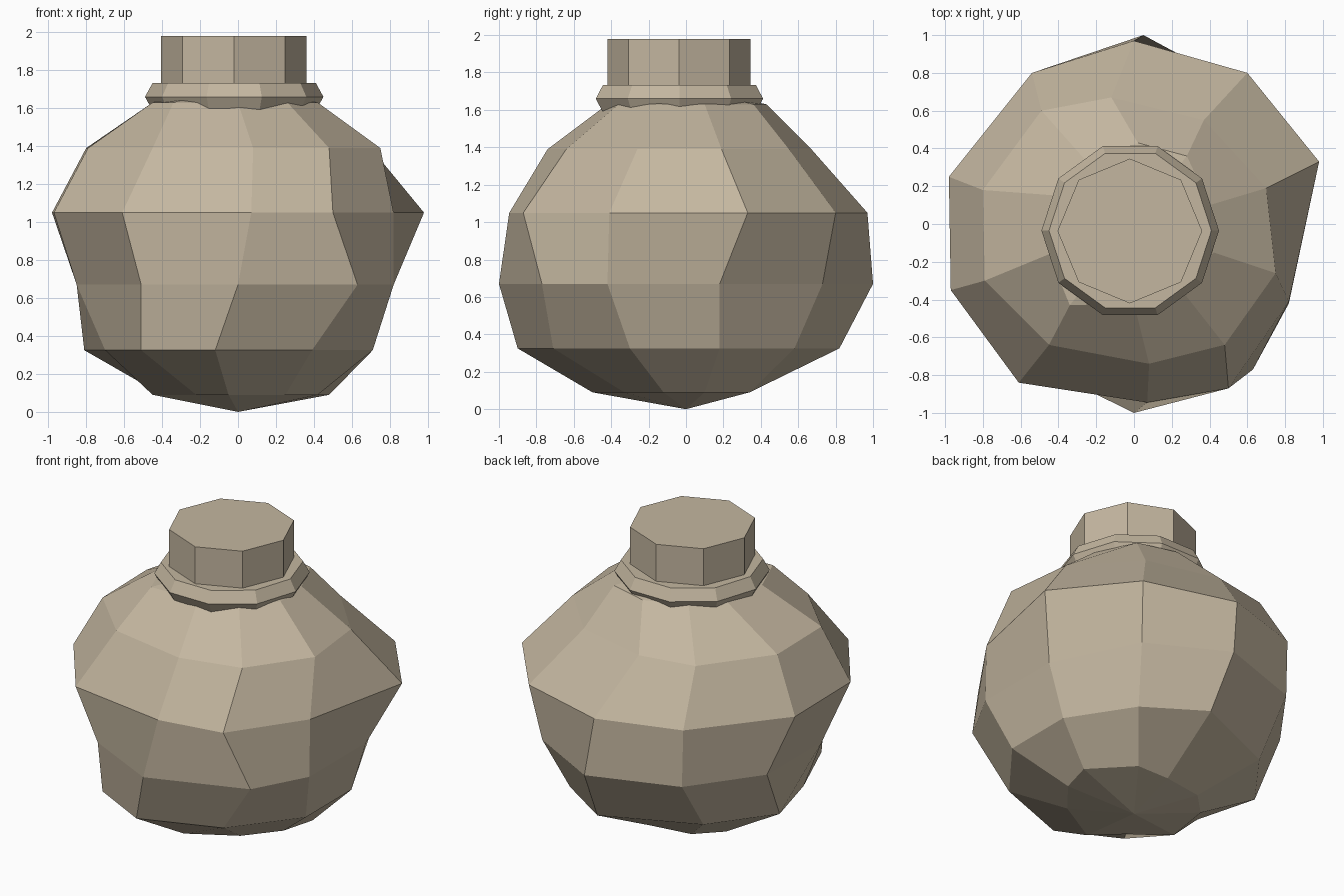
import bpy, bmesh
from math import cos, sin, tau

if "Cube" in bpy.data.objects:
    bpy.data.objects.remove(bpy.data.objects["Cube"])

clay = bpy.data.materials.new("clay")
clay.diffuse_color = (0.55, 0.47, 0.35, 1)
clay.use_nodes = True
clay.node_tree.nodes["Principled BSDF"].inputs["Base Color"].default_value = clay.diffuse_color


def finish(name, bm):
    bmesh.ops.recalc_face_normals(bm, faces=bm.faces)
    me = bpy.data.meshes.new(name)
    bm.to_mesh(me)
    bm.free()
    me.materials.append(clay)
    ob = bpy.data.objects.new(name, me)
    bpy.context.collection.objects.link(ob)
    return ob


def bridge(bm, a, b):
    n = len(a)
    for i in range(n):
        j = (i + 1) % n
        bm.faces.new((a[i], a[j], b[j], b[i]))


# Body: faceted 10-sided round pot with hand-wobbled rings, bottom to top
rings = {
    0.09: [(.48, .10), (.25, .34), (.02, .34), (-.25, .30), (-.40, .15),
           (-.45, -.16), (-.22, -.34), (-.05, -.50), (.25, -.33), (.42, -.12)],
    0.325: [(.71, .18), (.45, .58), (.08, .82), (-.52, .56), (-.81, .17),
            (-.70, -.24), (-.51, -.70), (-.12, -.90), (.39, -.71), (.71, -.30)],
    0.67: [(.82, .18), (.55, .73), (.05, 1.0), (-.53, .80), (-.85, .36),
           (-.85, -.22), (-.51, -.75), (0, -1.0), (.63, -.77), (.82, -.42)],
    1.05: [(.98, .33), (.60, .80), (0, .97), (-.54, .80), (-.98, .25),
           (-.97, -.35), (-.61, -.84), (.07, -.945), (.50, -.87), (.82, -.41)],
    1.39: [(.70, .19), (.37, .55), (-.12, .67), (-.49, .60), (-.80, .18),
           (-.79, -.30), (-.45, -.64), (.08, -.74), (.48, -.64), (.75, -.26)],
    1.63: [(.40, .10), (.28, .36), (.02, .43), (-.25, .33), (-.40, .15),
           (-.45, -.16), (-.34, -.43), (0, -.42), (.26, -.36), (.42, -.15)],
}
bm = bmesh.new()
loops = [[bm.verts.new((x, y, z)) for x, y in pts] for z, pts in rings.items()]
for a, b in zip(loops, loops[1:]):
    bridge(bm, a, b)
for z, ring in ((0, loops[0]), (1.72, loops[-1])):
    tip = bm.verts.new((0, 0, z))
    for i in range(10):
        bm.faces.new((tip, ring[i], ring[(i + 1) % 10]))
finish("pot_body", bm)

# Collar: chunky ring, 10 sides around and 6 across
bm = bmesh.new()
loops = []
for i in range(10):
    a = tau * i / 10
    loop = []
    for k in range(6):
        r = 0.39 + 0.08 * cos(tau * k / 6)
        z = 1.66 + 0.085 * sin(tau * k / 6)
        loop.append(bm.verts.new((r * cos(a), r * sin(a), z)))
    loops.append(loop)
for i in range(10):
    bridge(bm, loops[i], loops[(i + 1) % 10])
finish("neck_collar", bm).location = (-0.02, -0.035, 0)

# Stopper: octagonal plug set into the collar
bm = bmesh.new()
bottom, top = ([bm.verts.new((0.383 * cos(tau * i / 8), 0.383 * sin(tau * i / 8), z))
                for i in range(8)] for z in (1.56, 1.98))
bridge(bm, bottom, top)
bm.faces.new(bottom)
bm.faces.new(top)
finish("stopper", bm).location = (-0.022, -0.037, 0)
